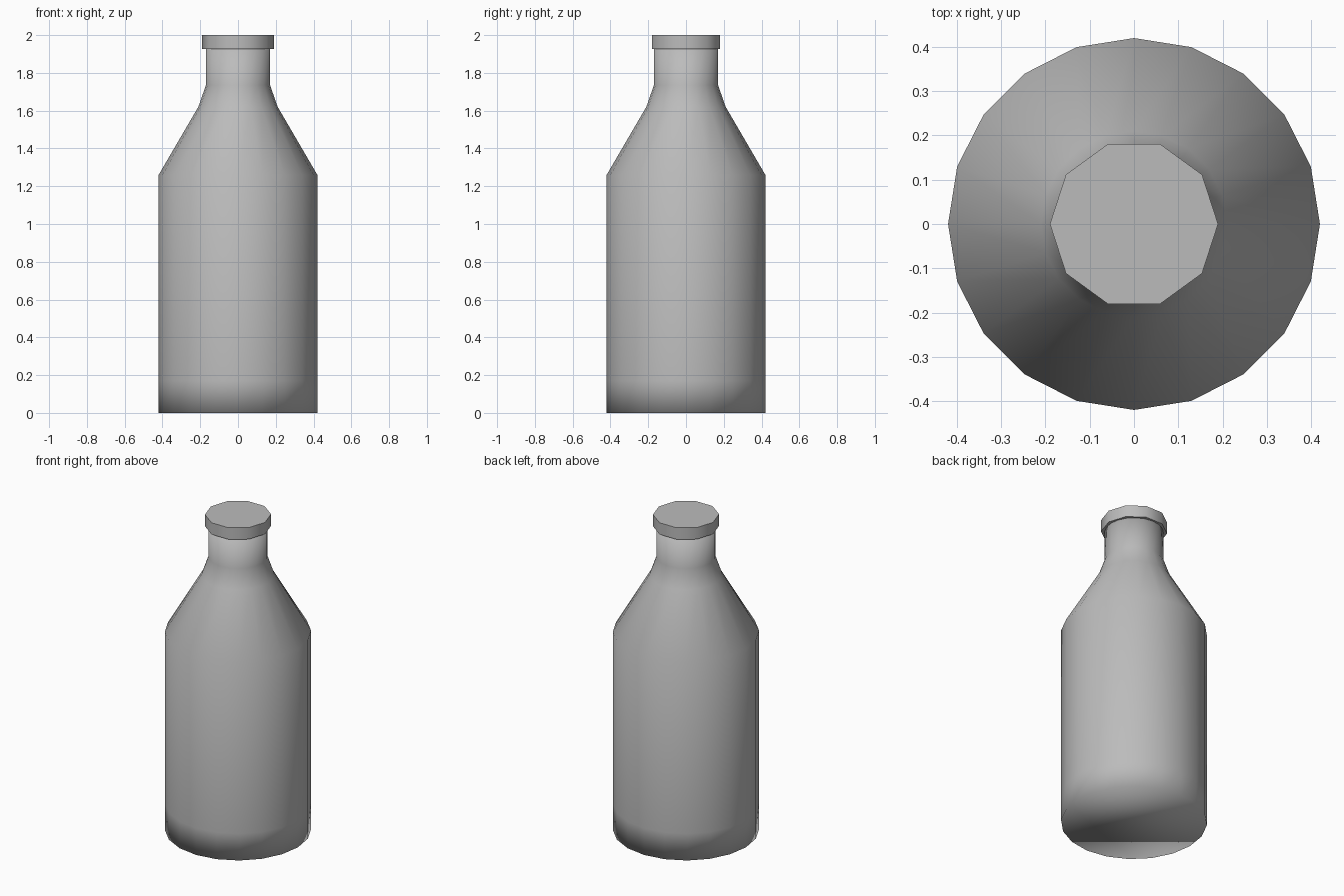
import bpy
import bmesh
from math import cos, sin, tau, radians

cube = bpy.data.objects.get("Cube")
if cube:
    bpy.data.objects.remove(cube, do_unlink=True)

# One plain grey for the whole bottle
grey = bpy.data.materials.new("neutral_grey")
grey.use_nodes = True
colour = (0.5, 0.5, 0.5, 1)
grey.diffuse_color = colour
grey.node_tree.nodes["Principled BSDF"].inputs["Base Color"].default_value = colour


def lathe(name, profile, sides):
    """Closed solid of revolution from (radius, height) points."""
    bm = bmesh.new()
    rings = [[bm.verts.new((r * cos(tau * i / sides), r * sin(tau * i / sides), z))
              for i in range(sides)] for r, z in profile]
    for low, high in zip(rings, rings[1:]):
        for i in range(sides):
            j = (i + 1) % sides
            bm.faces.new((low[i], low[j], high[j], high[i]))
    bm.faces.new(rings[0][::-1])
    bm.faces.new(rings[-1])
    mesh = bpy.data.meshes.new(name)
    bm.to_mesh(mesh)
    bm.free()
    mesh.materials.append(grey)
    obj = bpy.data.objects.new(name, mesh)
    bpy.context.collection.objects.link(obj)
    bpy.ops.object.select_all(action="DESELECT")
    obj.select_set(True)
    bpy.context.view_layer.objects.active = obj
    return obj


# Bottle: straight wall, sloping shoulder and narrow neck, softly shaded at the base
lathe("bottle_body", [(0.42, 0), (0.42, 0.17), (0.42, 1.26), (0.21, 1.62),
                      (0.17, 1.735), (0.17, 1.95)], 20)
bpy.ops.object.shade_smooth()

# Cap: wider ten-sided disc over the neck
lathe("bottle_cap", [(0.19, 1.926), (0.19, 2)], 10)
bpy.ops.object.shade_smooth_by_angle(angle=radians(45))
